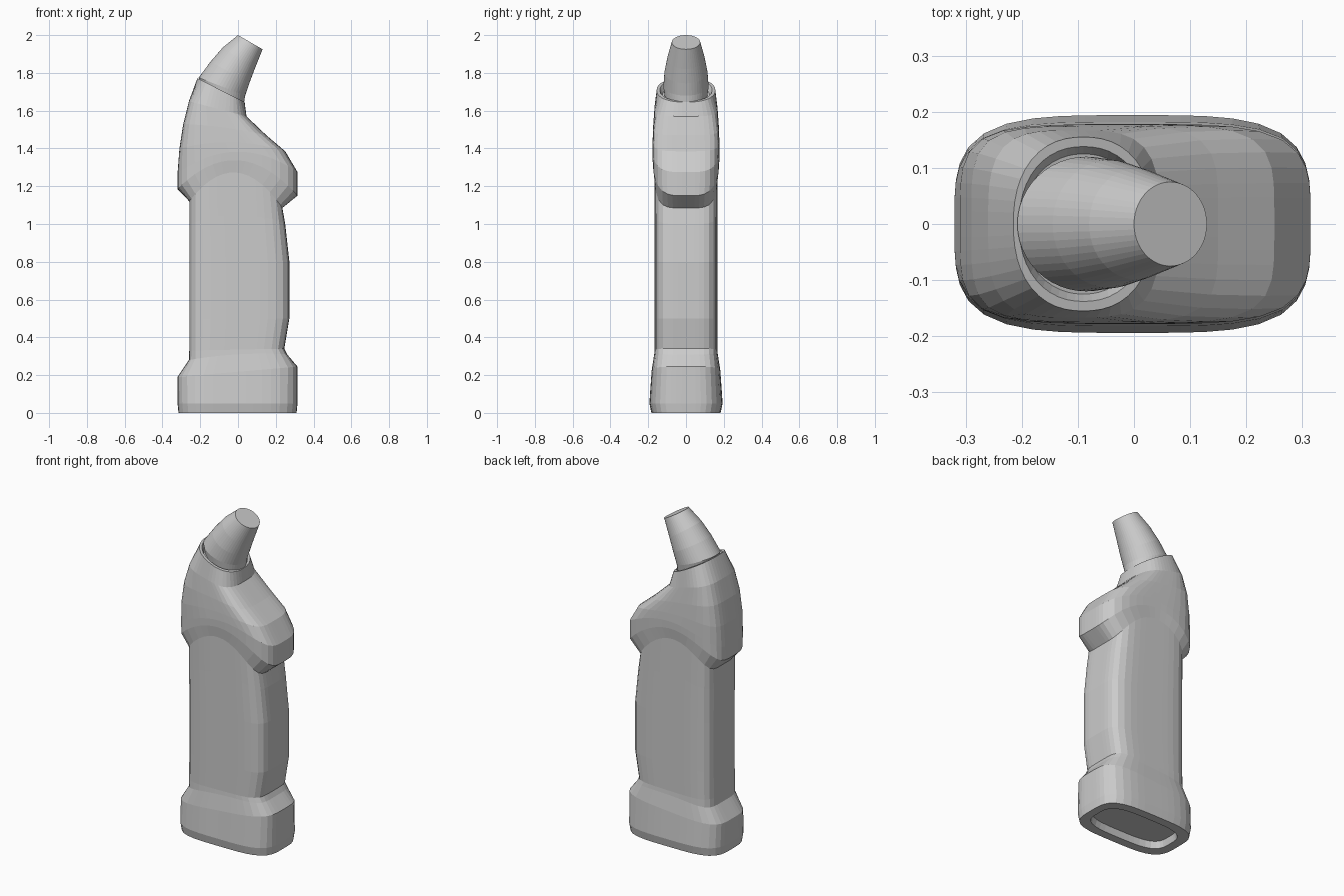
import bpy, bmesh, math

SEG = 48


def ring(bm, xl, zl, xr, zr, bulge, hy, n):
    """Superellipse section running from (xl, zl) to (xr, zr), arched by bulge."""
    cx, hx = (xl + xr) / 2, (xr - xl) / 2
    verts = []
    for i in range(SEG):
        a = 2 * math.pi * i / SEG
        c, s = math.cos(a), math.sin(a)
        r = (abs(c) ** n + abs(s) ** n) ** (-1 / n)
        t = r * c
        z = (zl + zr) / 2 + t * (zr - zl) / 2 + bulge * max(0, 1 - t * t)
        verts.append(bm.verts.new((cx + hx * t, hy * r * s, z)))
    return verts


def loft(name, sections):
    bm = bmesh.new()
    rings = [ring(bm, *s) for s in sections]
    for a, b in zip(rings, rings[1:]):
        for i in range(SEG):
            j = (i + 1) % SEG
            bm.faces.new((a[i], a[j], b[j], b[i]))
    bm.faces.new(rings[0][::-1])
    bm.faces.new(rings[-1])
    bmesh.ops.recalc_face_normals(bm, faces=bm.faces)
    mesh = bpy.data.meshes.new(name)
    bm.to_mesh(mesh)
    bm.free()
    ob = bpy.data.objects.new(name, mesh)
    bpy.context.collection.objects.link(ob)
    return ob


# Bottle: recessed foot, waisted grip, overhanging sloped shoulder, tilted neck seat
loft("bottle_body", [
    (-0.25, 0.04, 0.25, 0.04, 0, 0.12, 3.5),
    (-0.26, 0.00, 0.26, 0.00, 0, 0.13, 3.5),
    (-0.315, 0.00, 0.31, 0.00, 0, 0.183, 3.8),
    (-0.32, 0.05, 0.315, 0.05, 0, 0.194, 3.8),
    (-0.32, 0.19, 0.315, 0.245, 0, 0.182, 4),
    (-0.26, 0.28, 0.26, 0.31, 0.015, 0.168, 5),
    (-0.258, 0.33, 0.245, 0.34, 0, 0.166, 5),
    (-0.258, 0.50, 0.272, 0.50, 0, 0.166, 5),
    (-0.258, 0.80, 0.272, 0.80, 0, 0.166, 5),
    (-0.258, 1.00, 0.25, 1.00, 0.05, 0.166, 5),
    (-0.258, 1.12, 0.235, 1.085, 0.17, 0.167, 5),
    (-0.32, 1.185, 0.315, 1.15, 0.17, 0.176, 4),
    (-0.32, 1.27, 0.315, 1.275, 0.11, 0.178, 4),
    (-0.31, 1.40, 0.25, 1.385, 0.04, 0.177, 4.5),
    (-0.29, 1.53, 0.15, 1.47, 0.01, 0.174, 4.5),
    (-0.26, 1.65, 0.045, 1.57, 0.0, 0.167, 3.5),
    (-0.215, 1.772, 0.035, 1.645, 0.0, 0.155, 2.3),
    (-0.205, 1.767, 0.025, 1.65, 0.0, 0.138, 2.2),
    (-0.20, 1.74, 0.02, 1.62, 0.0, 0.125, 2.1),
])

# Angled nozzle, tapering to a flat round tip
loft("nozzle", [
    (-0.20, 1.72, 0.025, 1.60, 0, 0.11, 2),
    (-0.208, 1.775, 0.038, 1.68, 0, 0.12, 2),
    (-0.145, 1.86, 0.06, 1.745, 0, 0.114, 2),
    (-0.08, 1.935, 0.088, 1.82, 0, 0.099, 2),
    (0.0, 2.0, 0.13, 1.925, 0, 0.075, 2),
])
